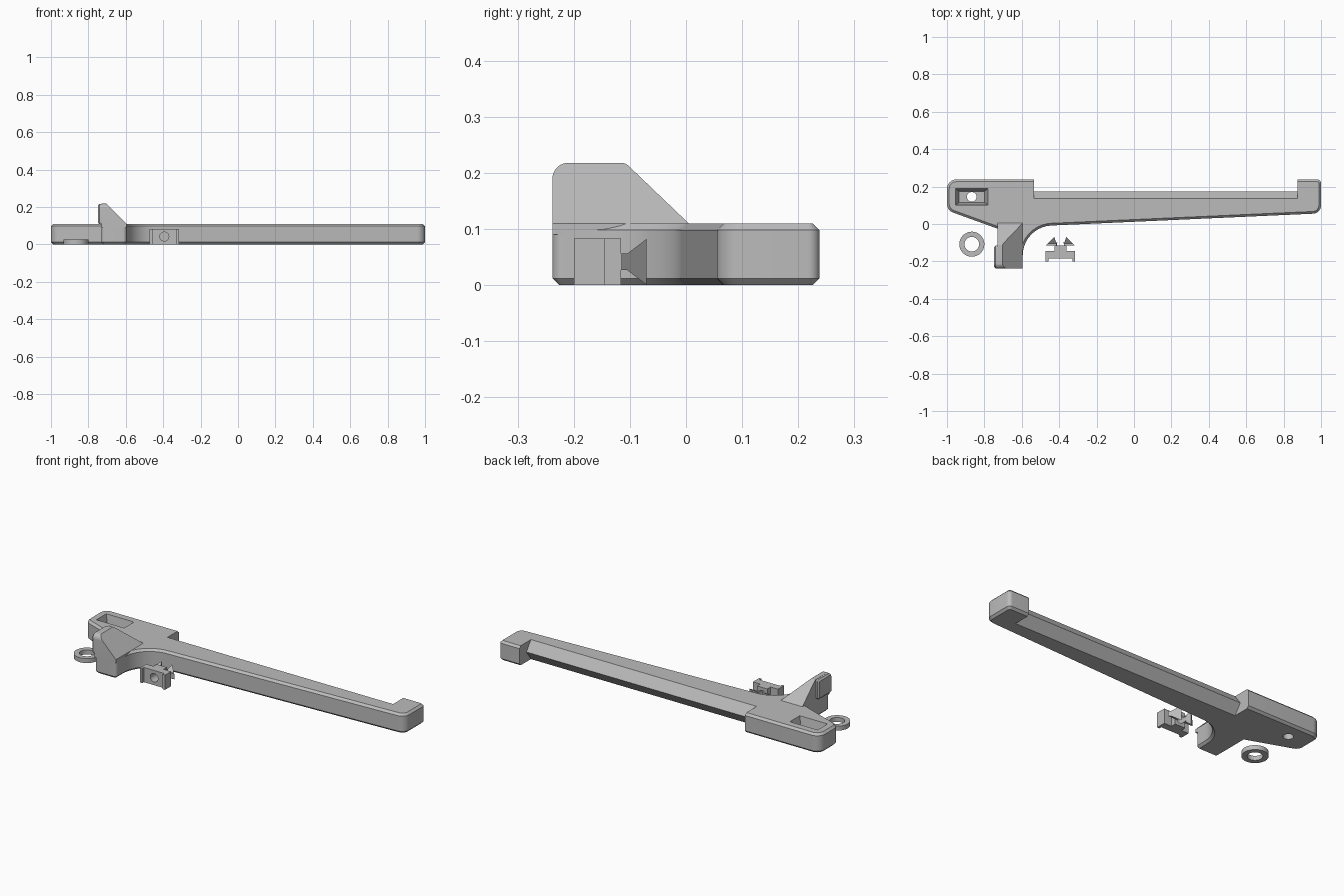
import bpy, bmesh, math
from mathutils import Vector, Matrix

cube = bpy.data.objects.get("Cube")
if cube:
    bpy.data.objects.remove(cube, do_unlink=True)

grey = bpy.data.materials.new("plain grey")
grey.use_nodes = True
grey.diffuse_color = (0.5, 0.5, 0.5, 1)
grey.node_tree.nodes["Principled BSDF"].inputs["Base Color"].default_value = (0.5, 0.5, 0.5, 1)


def rounded(corners, steps=10):
    """Replace each (x, y, radius) corner by an arc."""
    out = []
    for i, (x, y, r) in enumerate(corners):
        p = Vector((x, y))
        if r == 0:
            out.append(p)
            continue
        a = (Vector(corners[i - 1][:2]) - p).normalized()
        b = (Vector(corners[(i + 1) % len(corners)][:2]) - p).normalized()
        half = a.angle(b) / 2
        centre = p + (a + b).normalized() * r / math.sin(half)
        start = p + a * r / math.tan(half) - centre
        end = p + b * r / math.tan(half) - centre
        sweep = math.atan2(start.x * end.y - start.y * end.x, start.dot(end))
        for k in range(steps + 1):
            out.append(centre + Matrix.Rotation(sweep * k / steps, 2) @ start)
    return out


def prism(points, low, high, axis="z"):
    """Extrude a profile along z (points are x, y) or x (points are y, z)."""
    bm = bmesh.new()
    place = (lambda p, t: (p[0], p[1], t)) if axis == "z" else (lambda p, t: (t, p[0], p[1]))
    rings = [[bm.verts.new(place(p, t)) for p in points] for t in (low, high)]
    for ring in rings:
        bm.faces.new(ring)
    for i in range(len(points)):
        bm.faces.new((rings[0][i - 1], rings[0][i], rings[1][i], rings[1][i - 1]))
    bmesh.ops.recalc_face_normals(bm, faces=bm.faces)
    return bm


def make(name, bm):
    mesh = bpy.data.meshes.new(name)
    bm.to_mesh(mesh)
    bm.free()
    mesh.materials.append(grey)
    obj = bpy.data.objects.new(name, mesh)
    bpy.context.collection.objects.link(obj)
    return obj


def cylinder(name, radius, depth, matrix):
    bm = bmesh.new()
    bmesh.ops.create_cone(bm, cap_ends=True, segments=40, radius1=radius, radius2=radius,
                          depth=depth, matrix=matrix)
    return make(name, bm)


def cut(target, cutter):
    bpy.context.view_layer.objects.active = target
    mod = target.modifiers.new("cut", "BOOLEAN")
    mod.operation = "DIFFERENCE"
    mod.solver = "EXACT"
    mod.object = cutter
    bpy.ops.object.modifier_apply(modifier=mod.name)
    bpy.data.objects.remove(cutter, do_unlink=True)


# Main arm blank with chamfered rims and a side tab
H = 0.11
outline = rounded([
    (-1, .238, .05), (1, .238, .02), (1, .057, .045), (-.595, -.015, .16),
    (-.595, -.238, .02), (-.73, -.238, .02), (-.73, -.025, 0), (-1, .073, .05)])
bm = prism(outline, 0, H)
rim = [e for e in bm.edges if abs(e.verts[0].co.z - e.verts[1].co.z) < 1e-5]
bmesh.ops.bevel(bm, geom=rim, offset=.012, offset_type="OFFSET", segments=1,
                affect="EDGES", clamp_overlap=False)
arm = make("main_arm", bm)

# Long recess along the back that leaves a V-shaped ridge
cut(arm, make("recess_cutter", prism(
    [(.3, -.055), (.095, -.055), (.175, .055), (.095, .165), (.3, .165)], -.535, .873, "x")))

# Tapered pocket and screw hole in the head
bm = prism([(-.935, .115), (-.8, .115), (-.8, .175), (-.935, .175)], .035, .14)
pocket_centre = Vector((-.8675, .145, 0))
for v in bm.verts:
    if v.co.z > H:
        v.co.x = pocket_centre.x + (v.co.x - pocket_centre.x) * 1.4
        v.co.y = pocket_centre.y + (v.co.y - pocket_centre.y) * 1.65
cut(arm, make("pocket_cutter", bm))
cut(arm, cylinder("hole_cutter", .026, .4, Matrix.Translation(pocket_centre)))

# Raised wedge on the tab, sloping away on two sides
side = rounded([(-.238, .09, 0), (-.238, .218, .028), (-.108, .218, .02), (.005, H, 0), (.005, .09, 0)])
bm = prism(side, -.73, -.595, "x")
bmesh.ops.bisect_plane(bm, geom=bm.verts[:] + bm.edges[:] + bm.faces[:],
                       plane_co=(-.595, 0, H), plane_no=(1, 0, 1), clear_outer=True)
bmesh.ops.holes_fill(bm, edges=[e for e in bm.edges if e.is_boundary])
bmesh.ops.recalc_face_normals(bm, faces=bm.faces)
wedge = make("tab_wedge", bm)

# Thin pad on the outer side of the wedge
pad_profile = rounded([(-.237, .106, .012), (-.237, .217, .028), (-.115, .217, .012), (-.115, .106, .012)])
bm = prism(pad_profile, -.748, -.72, "x")
outer = [e for e in bm.edges if all(v.co.x < -.74 for v in e.verts)]
bmesh.ops.bevel(bm, geom=outer, offset=.008, segments=1, affect="EDGES")
pad = make("wedge_pad", bm)

# Loose washer
at = Matrix.Translation((-.867, -.108, .0125))
washer = cylinder("washer", .067, .025, at)
cut(washer, cylinder("washer_cutter", .039, .1, at))

# Loose clip: foot, neck and barbed head, mirrored about its middle
half = [(.064, -.185), (.064, -.2), (.078, -.2), (.078, -.145), (.032, -.145),
        (.032, -.115), (.078, -.115), (.032, -.07), (.022, -.1)]
middle = -.394
profile = [(middle + x, y) for x, y in half] + [(middle - x, y) for x, y in reversed(half)]
clip_height = .083
clip = make("clip", prism(profile, 0, clip_height))
cut(clip, cylinder("clip_hole_cutter", .024, .4,
                   Matrix.Translation((middle, -.13, .042)) @ Matrix.Rotation(math.pi / 2, 4, "X")))

# Taper the head above and below, narrowest beside the neck
taper = [(-.116, .056), (-.105, .056), (-.068, .084), (-.068, .12), (-.116, .12)]
for flip in (False, True):
    shape = [(y, clip_height - z if flip else z) for y, z in taper]
    cut(clip, make("taper_cutter", prism(shape, -.6, -.2, "x")))

# Smooth the curved sides, keep edges sharp
bpy.ops.object.select_all(action="DESELECT")
for obj in (arm, wedge, pad, washer, clip):
    obj.select_set(True)
bpy.context.view_layer.objects.active = arm
bpy.ops.object.shade_smooth_by_angle(angle=math.radians(25))
